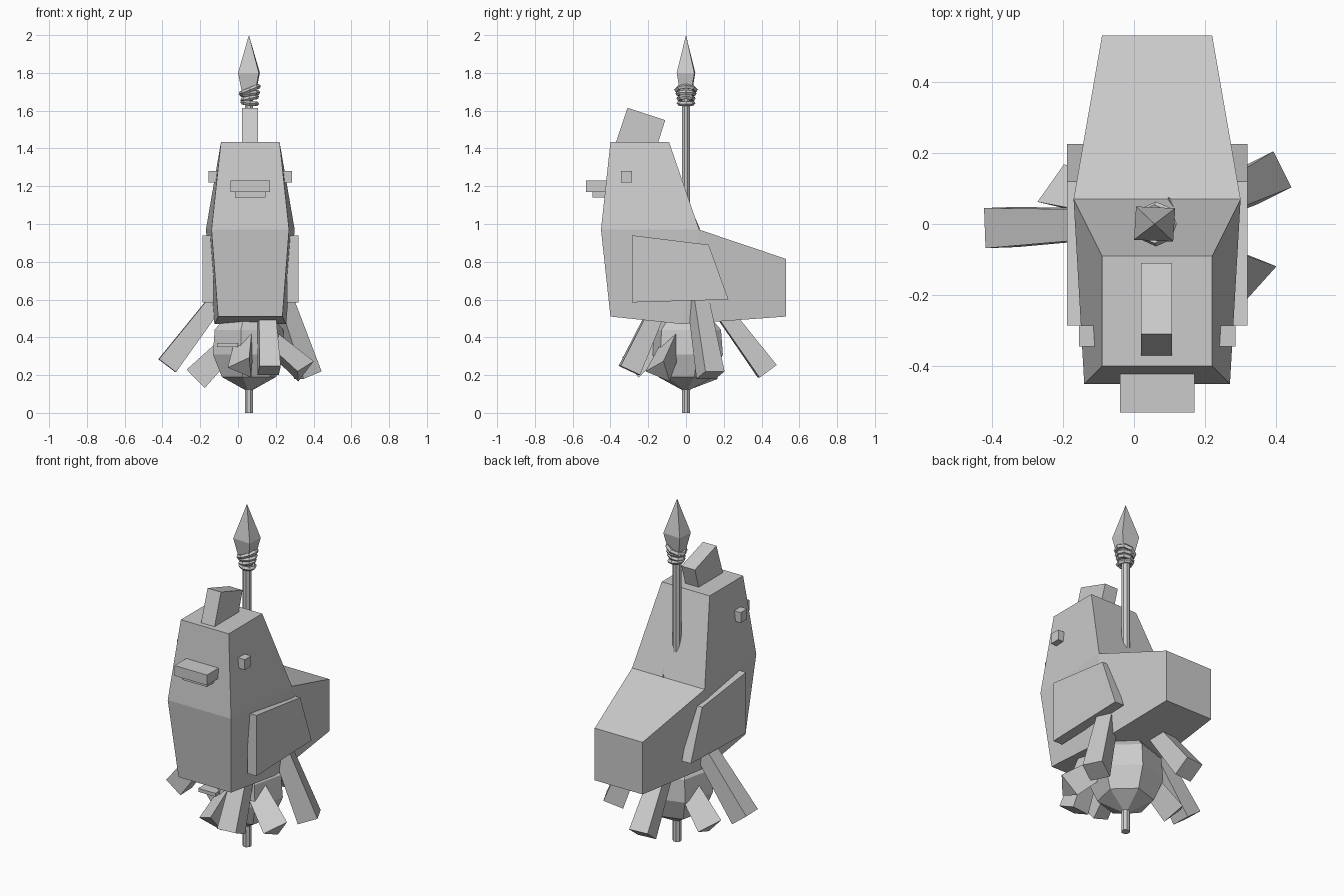
import bpy, bmesh, math
from mathutils import Vector, Matrix

if "Cube" in bpy.data.objects:
    bpy.data.objects.remove(bpy.data.objects["Cube"])

CX = 0.065  # middle of the bird in x


def finish(name, bm):
    bmesh.ops.recalc_face_normals(bm, faces=bm.faces)
    me = bpy.data.meshes.new(name)
    bm.to_mesh(me)
    bm.free()
    ob = bpy.data.objects.new(name, me)
    bpy.context.collection.objects.link(ob)
    return ob


def box(name, x0, x1, y0, y1, z0, z1):
    return slab(name, x0, x1, [(y0, z0), (y1, z0), (y1, z1), (y0, z1)])


def slab(name, x0, x1, outline):
    """Side (y, z) outline stretched from x0 to x1."""
    bm = bmesh.new()
    a = [bm.verts.new((x0, y, z)) for y, z in outline]
    b = [bm.verts.new((x1, y, z)) for y, z in outline]
    bm.faces.new(a)
    bm.faces.new(b)
    n = len(a)
    for i in range(n):
        bm.faces.new((a[i], a[(i + 1) % n], b[(i + 1) % n], b[i]))
    return finish(name, bm)


def lathe(name, rings, sides, center=(0, 0), turn=0.0, squash=1.0):
    """Stack of (radius, z) rings."""
    bm = bmesh.new()
    loops = []
    for r, z in rings:
        loops.append([bm.verts.new((center[0] + r * math.cos(turn + i * math.tau / sides),
                                    center[1] + squash * r * math.sin(turn + i * math.tau / sides), z))
                      for i in range(sides)])
    for a, b in zip(loops, loops[1:]):
        for i in range(sides):
            j = (i + 1) % sides
            bm.faces.new((a[i], a[j], b[j], b[i]))
    bm.faces.new(loops[0])
    bm.faces.new(loops[-1])
    bmesh.ops.remove_doubles(bm, verts=bm.verts, dist=0.0008)
    return finish(name, bm)


def stick(name, base, tip, r0, r1, sides, turn=0.0):
    """Tapered prism between two points."""
    base, tip = Vector(base), Vector(tip)
    d = tip - base
    ob = lathe(name, [(r0, 0), (r1, d.length)], sides, turn=turn)
    ob.data.transform(Matrix.Translation(base) @ d.to_track_quat('Z', 'Y').to_matrix().to_4x4())
    return ob


# body: side profile points with half widths
profile = [(-0.40, 1.435, 0.155), (-0.09, 1.435, 0.155), (0.07, 0.97, 0.235), (0.53, 0.815, 0.155),
           (0.53, 0.51, 0.155), (-0.02, 0.47, 0.19), (-0.40, 0.51, 0.17), (-0.45, 0.97, 0.205)]
bm = bmesh.new()
left = [bm.verts.new((CX - w, y, z)) for y, z, w in profile]
right = [bm.verts.new((CX + w, y, z)) for y, z, w in profile]
for i in range(8):
    j = (i + 1) % 8
    bm.faces.new((left[i], left[j], right[j], right[i]))
for side in (left, right):
    for q in ((0, 1, 2, 7), (7, 2, 5, 6), (2, 3, 4, 5)):
        bm.faces.new([side[k] for k in q])
finish("body", bm)

# comb and beak
slab("comb", 0.02, 0.107, [(-0.31, 1.615), (-0.11, 1.55), (-0.17, 1.36), (-0.375, 1.42)])
box("upper_beak", -0.04, 0.17, -0.53, -0.40, 1.17, 1.23)
box("lower_beak", -0.015, 0.145, -0.495, -0.40, 1.14, 1.17)

# eyes and wings on both sides
wing = [(-0.285, 0.94), (0.12, 0.89), (0.225, 0.60), (-0.285, 0.585)]
for s, tag in ((-1, "left"), (1, "right")):
    box(tag + "_eye", CX + s * 0.16, CX + s * 0.22, -0.345, -0.285, 1.22, 1.28)
    slab(tag + "_wing", CX + s * 0.195, CX + s * 0.254, wing)

# spear: shaft, blade, cord binding
SX = 0.058
lathe("spear_shaft", [(0.024, 0.0), (0.024, 1.72)], 8, (SX, 0), math.pi / 8)
lathe("spear_blade", [(0.04, 1.66), (0.078, 1.80), (0.0001, 2.0)], 4, (SX, 0), math.radians(42), 0.85)
for k, (z, tilt, r) in enumerate([(1.64, 6, 0.037), (1.665, -12, 0.038), (1.69, -8, 0.043), (1.71, -22, 0.05)]):
    bpy.ops.mesh.primitive_torus_add(major_segments=8, minor_segments=5, major_radius=r, minor_radius=0.013,
                                     location=(SX + 0.004, 0, z), rotation=(0, math.radians(tilt), 0))
    bpy.context.object.name = f"cord_{k + 1}"
lathe("cord_knot", [(0.03, 0.97), (0.0001, 1.03)], 3, (0.11, 0.05))

# bulb under the body
lathe("bulb", [(0.0001, 0.11), (0.15, 0.19), (0.20, 0.31), (0.19, 0.44), (0.12, 0.52)], 6, (SX, 0), 0.3)
box("bulb_bar", -0.11, 0.0, -0.21, -0.13, 0.35, 0.37)

# plumes hanging around the bulb
plumes = [((-0.10, 0.0, 0.61), (-0.375, -0.01, 0.25), 4), ((0.23, 0.06, 0.62), (0.37, 0.13, 0.20), 4),
          ((0.0, 0.20, 0.53), (-0.02, 0.43, 0.22), 4), ((0.15, -0.15, 0.55), (0.165, -0.30, 0.225), 4),
          ((0.0, 0.04, 0.40), (-0.215, 0.09, 0.18), 3), ((0.12, -0.05, 0.42), (0.345, -0.14, 0.22), 3),
          ((0.05, -0.08, 0.42), (0.025, -0.29, 0.24), 3)]
for k, (a, b, n) in enumerate(plumes):
    stick(f"plume_{k + 1}", a, b, 0.06, 0.08, n, math.pi / n)
